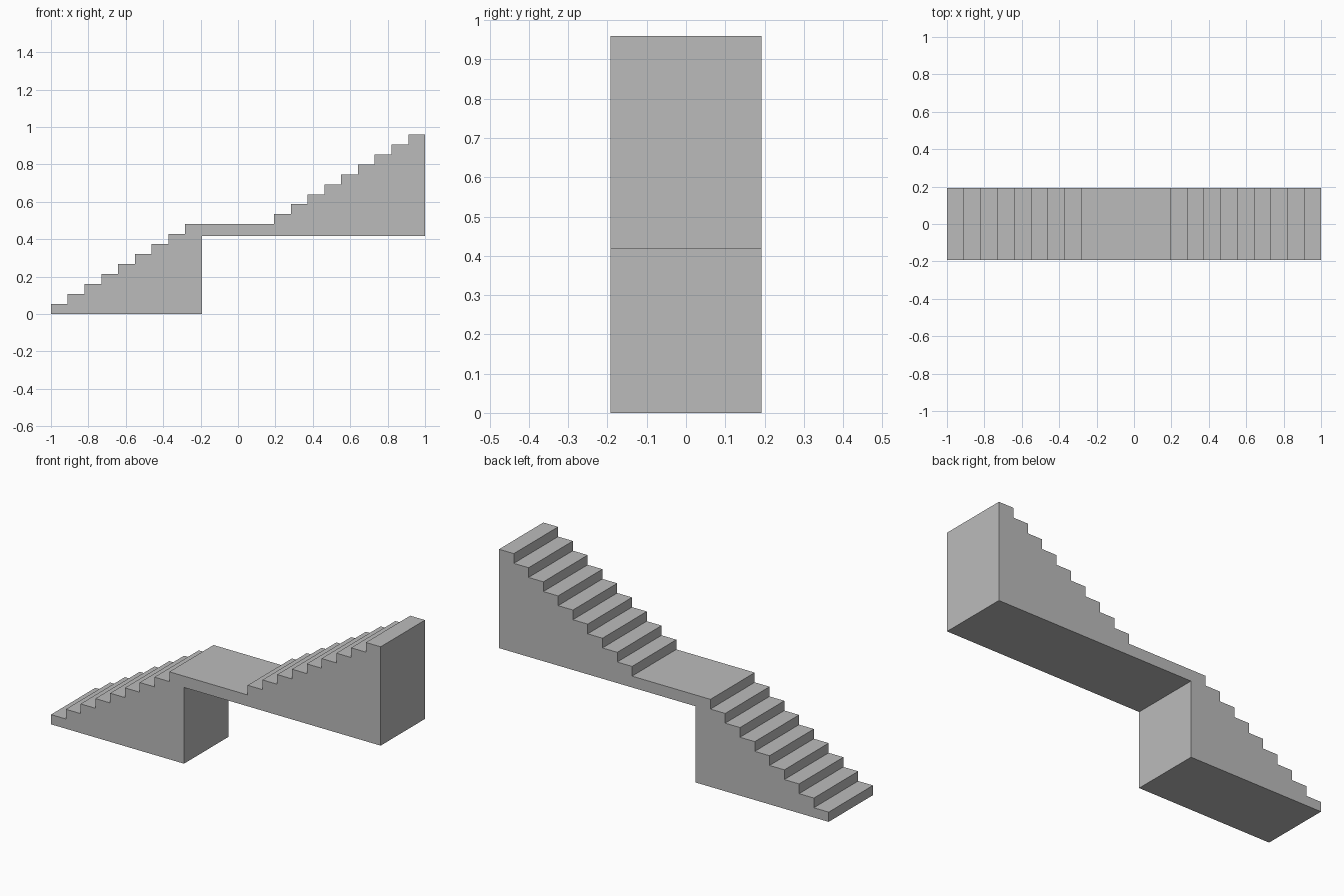
import bpy, bmesh

if "Cube" in bpy.data.objects:
    bpy.data.objects.remove(bpy.data.objects["Cube"])

STEPS = 9               # steps per flight
TREAD = 0.807 / STEPS
RISE = 0.48 / STEPS
HALF_WIDTH = 0.192
LANDING = 0.193         # half length of the landing slab
SLAB_Z = 0.418          # underside of landing and upper flight

def flight(x, z):
    """Stepped top edge of one flight, starting at its foot."""
    pts = []
    for i in range(STEPS):
        pts += [(x + i * TREAD, z + (i + 1) * RISE)]
        if i < STEPS - 1:
            pts += [(x + (i + 1) * TREAD, z + (i + 1) * RISE)]
    return pts

# Side profile: lower flight, landing, upper flight, then the underside
profile = [(-1, 0)] + flight(-1, 0)
profile += [(LANDING, STEPS * RISE)] + flight(LANDING, STEPS * RISE)
profile += [(1, 2 * STEPS * RISE), (1, SLAB_Z), (-LANDING, SLAB_Z), (-LANDING, 0)]

# Extrude the profile across the stair width
bm = bmesh.new()
face = bm.faces.new([bm.verts.new((x, -HALF_WIDTH, z)) for x, z in profile])
res = bmesh.ops.extrude_face_region(bm, geom=[face], use_keep_orig=True)
moved = [v for v in res["geom"] if isinstance(v, bmesh.types.BMVert)]
bmesh.ops.translate(bm, verts=moved, vec=(0, 2 * HALF_WIDTH, 0))
bmesh.ops.recalc_face_normals(bm, faces=bm.faces)
mesh = bpy.data.meshes.new("staircase")
bm.to_mesh(mesh)
bm.free()

# Plain grey finish
grey = bpy.data.materials.new("grey concrete")
grey.diffuse_color = (0.5, 0.5, 0.5, 1)
grey.use_nodes = True
grey.node_tree.nodes["Principled BSDF"].inputs["Base Color"].default_value = grey.diffuse_color
mesh.materials.append(grey)
bpy.context.collection.objects.link(bpy.data.objects.new("staircase", mesh))
